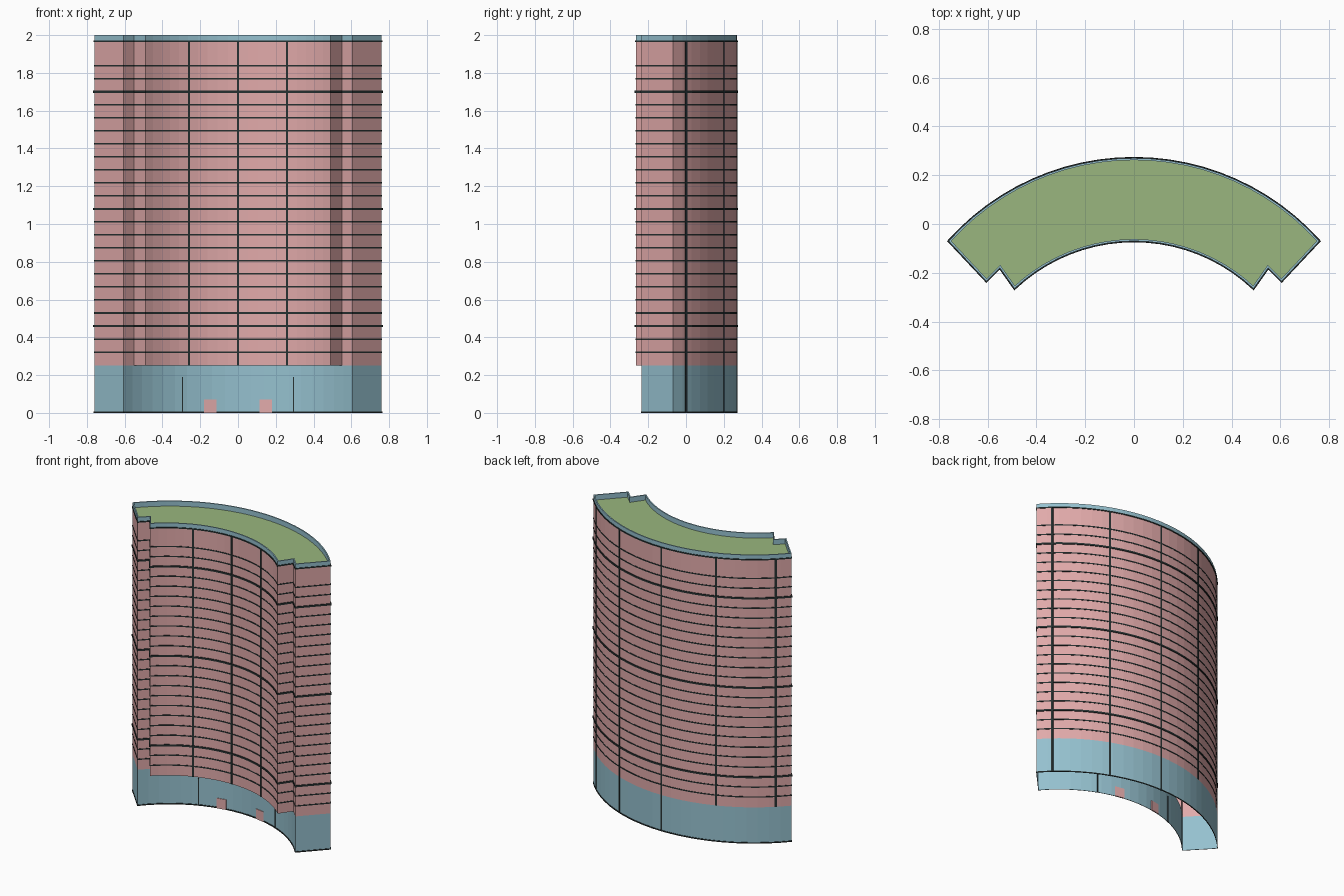
import bpy, bmesh, math
from mathutils import Vector

if "Cube" in bpy.data.objects:
    bpy.data.objects.remove(bpy.data.objects["Cube"])


def material(name, rgb):
    m = bpy.data.materials.new(name)
    m.diffuse_color = (*rgb, 1)
    m.use_nodes = True
    m.node_tree.nodes["Principled BSDF"].inputs["Base Color"].default_value = m.diffuse_color
    return m


PINK = material("pink_cladding", (0.75, 0.40, 0.40))
BLUE = material("blue_base", (0.30, 0.53, 0.62))
GREEN = material("green_roof", (0.32, 0.47, 0.21))
DARK = material("dark_joint", (0.02, 0.03, 0.03))


def finish(bm, name, mat):
    me = bpy.data.meshes.new(name)
    bm.to_mesh(me)
    bm.free()
    me.materials.append(mat)
    ob = bpy.data.objects.new(name, me)
    bpy.context.collection.objects.link(ob)
    return ob


def circle(apex, x, y):
    """Radius and centre of the arc through (0, apex) and (+-x, y)."""
    s = apex - y
    r = (x * x + s * s) / (2 * s)
    return r, apex - r


def arc(apex, x, y, n):
    """Points of that arc, running from -x to +x."""
    r, c = circle(apex, x, y)
    a = math.asin(x / r)
    return [Vector((r * math.sin(-a + 2 * a * i / n), c + r * math.cos(-a + 2 * a * i / n)))
            for i in range(n + 1)]


def offset(path, d):
    """Move a closed counter-clockwise outline outwards by d."""
    out, n = [], len(path)
    for i, p in enumerate(path):
        e1 = (p - path[i - 1]).normalized()
        e2 = (path[(i + 1) % n] - p).normalized()
        n1, n2 = Vector((e1.y, -e1.x)), Vector((e2.y, -e2.x))
        m = (n1 + n2).normalized()
        out.append(p + m * (d / max(m.dot(n1), 0.4)))
    return out


def loft(bm, rings):
    """Skin closed outlines given as (path, z)."""
    loops = [[bm.verts.new((p.x, p.y, z)) for p in path] for path, z in rings]
    for a, b in zip(loops, loops[1:]):
        for i in range(len(a)):
            j = (i + 1) % len(a)
            bm.faces.new((a[i], a[j], b[j], b[i]))


def wall(name, path, z0, z1, mat):
    bm = bmesh.new()
    loft(bm, [(path, z0), (path, z1)])
    return finish(bm, name, mat)


def band(bm, path, z, h, d):
    """Thin raised strip round an outline."""
    o = offset(path, d)
    loft(bm, [(path, z - h / 2), (o, z - h / 2), (o, z + h / 2), (path, z + h / 2)])


def plate(bm, curve, x, w, z0, z1, t):
    """Thin upright plate lying on an arc wall."""
    r, c = circle(*curve)
    a0, a1 = math.asin((x - w / 2) / r), math.asin((x + w / 2) / r)
    vs = [bm.verts.new((q * math.sin(a), c + q * math.cos(a), z))
          for z in (z0, z1) for q, a in ((r - t, a0), (r - t, a1), (r + t, a1), (r + t, a0))]
    for f in ((3, 2, 1, 0), (4, 5, 6, 7), (0, 1, 5, 4), (1, 2, 6, 5), (2, 3, 7, 6), (3, 0, 4, 7)):
        bm.faces.new([vs[i] for i in f])


# Plan outlines
OUTER = (0.27, 0.76, -0.07)
INNER = (-0.07, 0.49, -0.265)
BASE = (0.045, 0.605, -0.235)
back = arc(*OUTER, 24)[::-1]
tower = (back + [Vector((-0.605, -0.235)), Vector((-0.55, -0.18))] + arc(*INNER, 20)
         + [Vector((0.55, -0.18)), Vector((0.605, -0.235))])
base = back + arc(*BASE, 20)

Z_BASE, Z_ROOF = 0.25, 1.965

# Main walls
wall("base_wall", base, 0, Z_BASE, BLUE)
wall("tower_wall", tower, Z_BASE, Z_ROOF, PINK)

# Roof slab and parapet
bm = bmesh.new()
bm.faces.new([bm.verts.new((p.x, p.y, Z_ROOF)) for p in tower])
bmesh.ops.triangulate(bm, faces=bm.faces[:])
finish(bm, "roof", GREEN)
bm = bmesh.new()
rim = offset(tower, -0.008)
loft(bm, [(tower, Z_ROOF), (tower, 2.0), (rim, 2.0), (rim, Z_ROOF)])
finish(bm, "parapet", BLUE)

# Floor joints, every ninth one heavier
bm = bmesh.new()
for k in range(-11, 12):
    heavy = k % 9 == 0
    band(bm, tower, 1.08 + k * 0.0689, 0.012 if heavy else 0.008, 0.005 if heavy else 0.002)
band(bm, tower, 1.968, 0.008, 0.004)
finish(bm, "floor_joints", DARK)
bm = bmesh.new()
band(bm, base, 0.004, 0.008, 0.003)
finish(bm, "ground_joint", DARK)

# Vertical joints on the front and back curves
bm = bmesh.new()
for x in (-0.26, 0, 0.26):
    plate(bm, INNER, x, 0.011, Z_BASE, Z_ROOF, 0.003)
for x in (-0.69, -0.371, 0, 0.371, 0.69):
    plate(bm, OUTER, x, 0.011, 0 if x >= 0 else Z_BASE, Z_ROOF, 0.003)
for x in (-0.295, 0.295):
    plate(bm, BASE, x, 0.006, 0, 0.19, 0.003)
finish(bm, "vertical_joints", DARK)

# Entrance doors
bm = bmesh.new()
for x in (-0.148, 0.148):
    plate(bm, BASE, x, 0.066, 0, 0.07, 0.004)
finish(bm, "doors", PINK)
